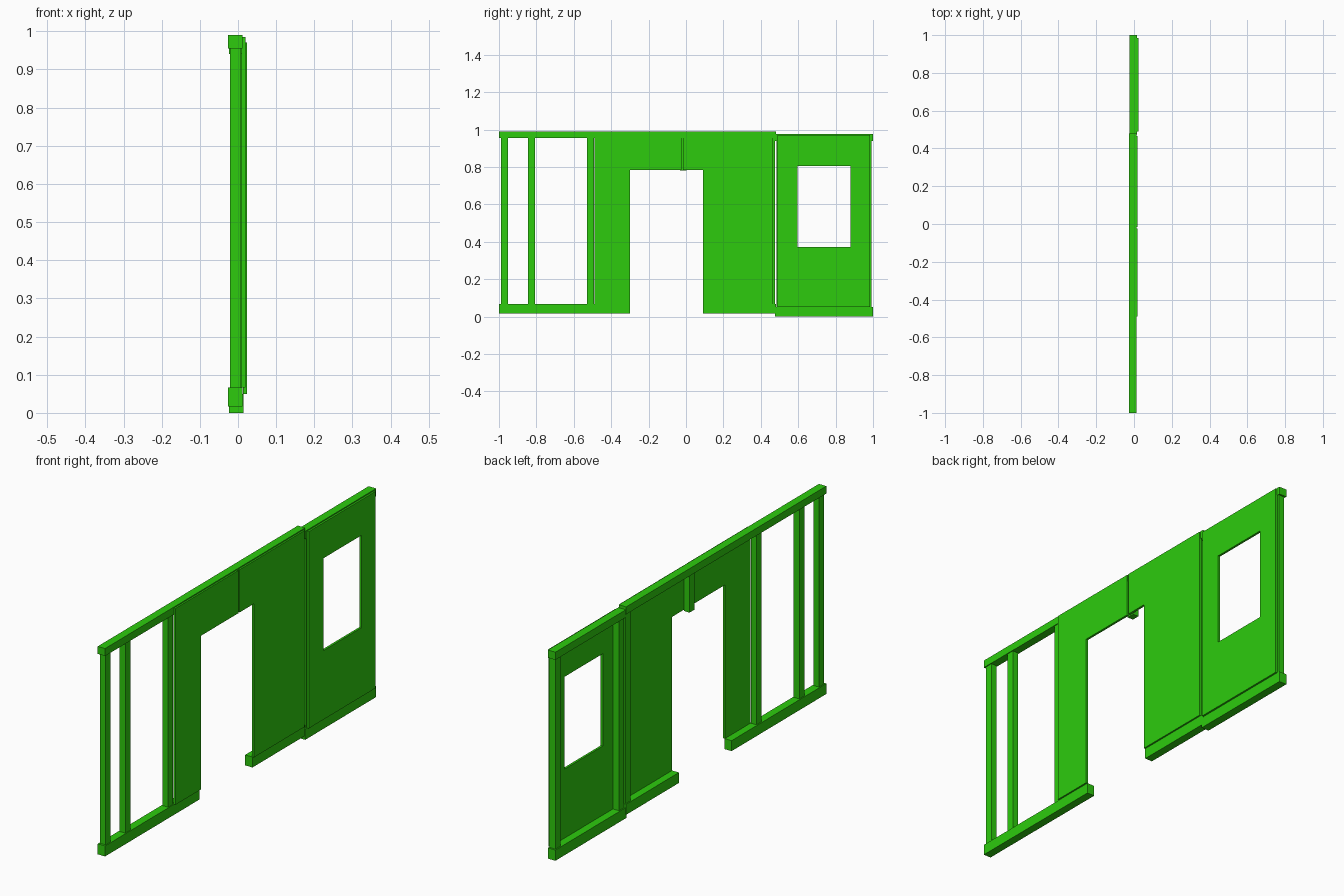
import bpy
import bmesh

cube = bpy.data.objects.get("Cube")
if cube:
    bpy.data.objects.remove(cube)

green = bpy.data.materials.new("bright_green")
green.use_nodes = True
colour = (0.026, 0.6, 0.004, 1)
green.diffuse_color = colour
green.node_tree.nodes["Principled BSDF"].inputs["Base Color"].default_value = colour


def finish(name, bm):
    bmesh.ops.recalc_face_normals(bm, faces=bm.faces)
    mesh = bpy.data.meshes.new(name)
    bm.to_mesh(mesh)
    bm.free()
    mesh.materials.append(green)
    obj = bpy.data.objects.new(name, mesh)
    bpy.context.collection.objects.link(obj)


def extrude_x(bm, faces, thickness):
    result = bmesh.ops.extrude_face_region(bm, geom=faces, use_keep_orig=True)
    verts = [v for v in result["geom"] if isinstance(v, bmesh.types.BMVert)]
    bmesh.ops.translate(bm, verts=verts, vec=(thickness, 0, 0))


def board(name, x, profile):
    """Extrude a y/z outline between two x positions."""
    bm = bmesh.new()
    face = bm.faces.new([bm.verts.new((x[0], y, z)) for y, z in profile])
    extrude_x(bm, [face], x[1] - x[0])
    finish(name, bm)


def rect(y0, y1, z0, z1):
    return [(y0, z0), (y1, z0), (y1, z1), (y0, z1)]


def holed_board(name, x, outer, inner):
    """Extrude a ring of four quads around a rectangular opening."""
    bm = bmesh.new()
    a = [bm.verts.new((x[0], y, z)) for y, z in outer]
    b = [bm.verts.new((x[0], y, z)) for y, z in inner]
    ring = [bm.faces.new((a[i], a[(i + 1) % 4], b[(i + 1) % 4], b[i]))
            for i in range(4)]
    extrude_x(bm, ring, x[1] - x[0])
    finish(name, bm)


# Long wall: top rail and the sill split by the doorway
RAIL = (-0.026, 0.012)
STUD = (-0.021, 0.008)
board("door_wall_top_rail", RAIL, rect(-1, 0.48, 0.955, 0.99))
board("door_wall_front_sill", RAIL, rect(-1, -0.3, 0.017, 0.066))
board("door_wall_back_sill", RAIL, rect(0.09, 0.48, 0.017, 0.066))

# Long wall: upright studs and the short one over the doorway
for i, y in enumerate((-0.99, -0.845, -0.528, 0.44)):
    board(f"door_wall_stud_{i + 1}", STUD, rect(y, y + 0.037, 0.066, 0.955))
board("door_header_stud", STUD, rect(-0.033, 0.004, 0.78, 0.955))

# Two L-shaped sheets that meet above the doorway
SHEET = (0.009, 0.0195)
board("front_door_sheet", SHEET,
      [(-0.49, 0.066), (-0.3, 0.066), (-0.3, 0.785),
       (-0.025, 0.785), (-0.025, 0.985), (-0.49, 0.985)])
board("back_door_sheet", SHEET,
      [(0.465, 0.066), (0.09, 0.066), (0.09, 0.785),
       (-0.015, 0.785), (-0.015, 0.985), (0.465, 0.985)])

# Window wall: frame set slightly lower and outward
WINDOW_RAIL = (-0.024, 0.015)
WINDOW_STUD = (-0.019, 0.012)
board("window_wall_top_rail", WINDOW_RAIL, rect(0.475, 1, 0.94, 0.976))
board("window_wall_sill", WINDOW_RAIL, rect(0.475, 1, 0, 0.05))
for i, y in enumerate((0.485, 0.955)):
    board(f"window_wall_stud_{i + 1}", WINDOW_STUD, rect(y, y + 0.037, 0.05, 0.94))

# Sheet with the window opening
holed_board("window_sheet", (0.013, 0.0235),
            rect(0.49, 0.985, 0.05, 0.971), rect(0.597, 0.88, 0.373, 0.805))
